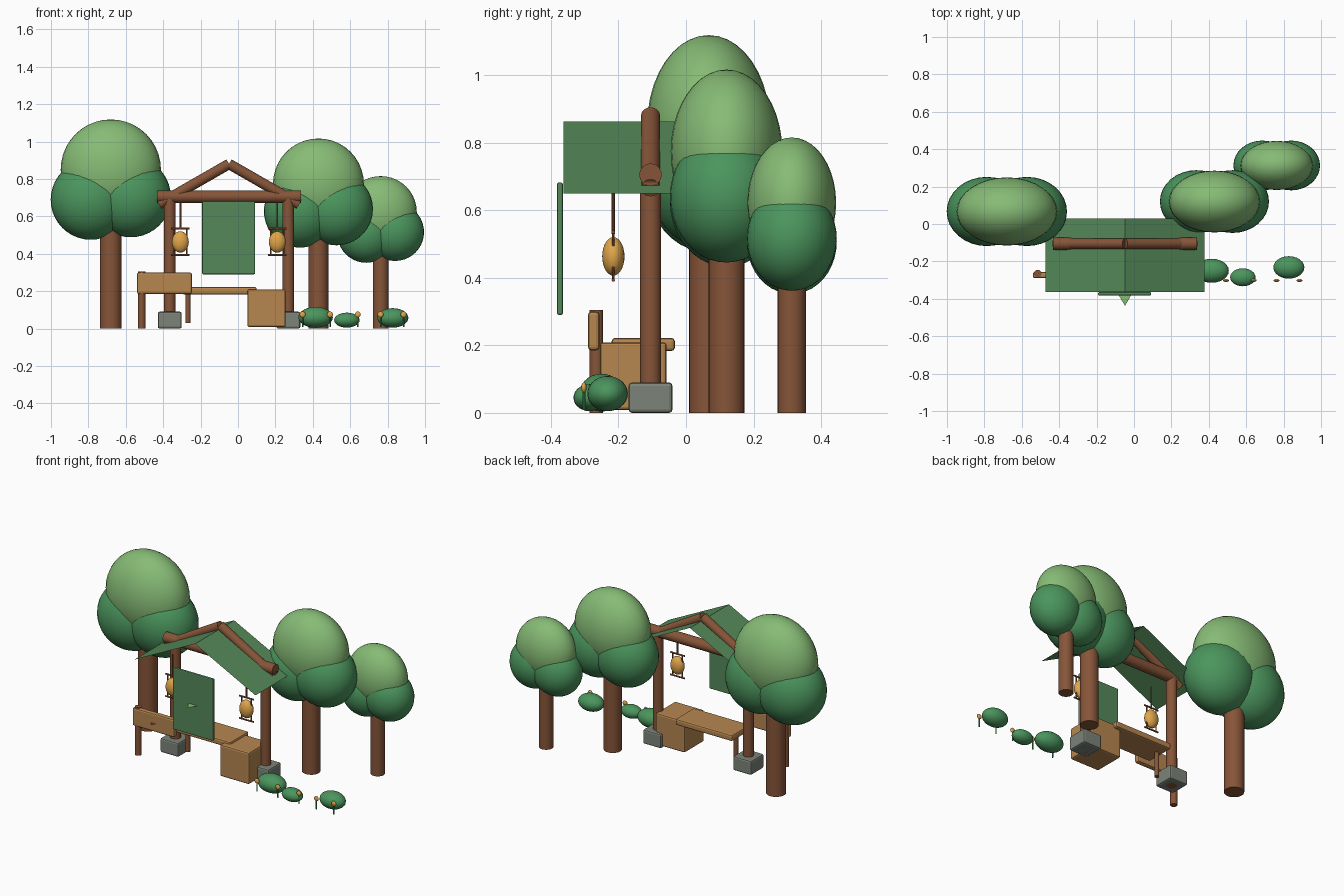
import bpy
from mathutils import Vector

if "Cube" in bpy.data.objects:
    bpy.data.objects.remove(bpy.data.objects["Cube"])


def mat(name, r, g, b):
    m = bpy.data.materials.new(name)
    m.diffuse_color = (r, g, b, 1)
    m.use_nodes = True
    m.node_tree.nodes["Principled BSDF"].inputs["Base Color"].default_value = m.diffuse_color
    return m


BARK = mat("bark", .24, .09, .04)
WOOD = mat("wood", .47, .24, .08)
LEAF = mat("light_leaf", .24, .50, .18)
DARK = mat("dark_leaf", .07, .30, .11)
CLOTH = mat("cloth", .09, .25, .10)
STONE = mat("stone", .20, .23, .19)
GOLD = mat("gold", .75, .38, .07)


def finish(ob, name, m):
    ob.name = name
    ob.data.materials.append(m)
    return ob


def ball(name, loc, radii, m, seg=32, rings=20):
    bpy.ops.mesh.primitive_uv_sphere_add(segments=seg, ring_count=rings, radius=1, location=loc)
    ob = bpy.context.object
    ob.scale = radii
    bpy.ops.object.shade_smooth()
    return finish(ob, name, m)


def rod(name, a, b, r, m, sides=24):
    a, b = Vector(a), Vector(b)
    bpy.ops.mesh.primitive_cylinder_add(vertices=sides, radius=r, depth=(b - a).length,
                                        location=(a + b) / 2)
    ob = bpy.context.object
    ob.rotation_euler = (b - a).to_track_quat('Z', 'Y').to_euler()
    bpy.ops.object.shade_smooth_by_angle()
    return finish(ob, name, m)


def box(name, lo, hi, m, bevel=.01):
    lo, hi = Vector(lo), Vector(hi)
    bpy.ops.mesh.primitive_cube_add(size=1, location=(lo + hi) / 2)
    ob = bpy.context.object
    ob.scale = hi - lo
    bpy.ops.object.transform_apply(location=False, rotation=False, scale=True)
    bev = ob.modifiers.new("bevel", 'BEVEL')
    bev.width, bev.segments = bevel, 2
    return finish(ob, name, m)


def sheet(name, verts, faces, m):
    me = bpy.data.meshes.new(name)
    me.from_pydata(verts, [], faces)
    ob = bpy.data.objects.new(name, me)
    bpy.context.collection.objects.link(ob)
    return finish(ob, name, m)


# Trees: trunk, large light crown and two lower dark lobes
def tree(name, x, y, z, R, trunk):
    rod(name + "_trunk", (x, y, 0), (x, y, z - .2 * R), trunk, BARK)
    ball(name + "_crown", (x, y, z), (R, .68 * R, R), LEAF)
    for side, s, drop in (("left", -1, .6), ("right", 1, .55)):
        ball(f"{name}_{side}_lobe", (x + s * .4 * R, y, z - drop * R),
             (.8 * R, .69 * R, .8 * R), DARK)


tree("left_tree", -.68, .067, .85, .268, .058)
tree("middle_tree", .43, .12, .773, .243, .053)
tree("right_tree", .763, .313, .622, .193, .042)

# Timber frame on stone footings
CX, FY = -.048, -.105
for side, s in (("left", -1), ("right", 1)):
    px = CX + s * .317
    box(side + "_footing", (px - .064, FY - .065, 0), (px + .064, FY + .065, .09), STONE)
    rod(side + "_post", (px, FY, 0), (px, FY, .7), .031, BARK)
    rod(side + "_rafter", (CX + s * .375, FY, .665), (CX, FY, .88), .028, BARK)
    # Roof slope
    ex = CX + s * .425
    sheet(side + "_roof", [(CX, -.363, .863), (CX, .03, .863), (ex, .03, .65), (ex, -.363, .65)],
          [(0, 1, 2, 3) if s < 0 else (3, 2, 1, 0)], CLOTH)
rod("cross_beam", (CX - .385, FY, .705), (CX + .385, FY, .705), .033, BARK)

# Hanging banner with a small pointed ornament
box("banner", (-.192, -.382, .29), (.092, -.364, .682), CLOTH, .006)
sheet("banner_ornament", [(-.085, -.375, .485), (-.048, -.437, .485), (-.012, -.375, .485)],
      [(0, 1, 2)], LEAF)

# Lanterns
for side, x in (("left", -.308), ("right", .21)):
    y = -.215
    rod(side + "_lantern_hanger", (x, y, .53), (x, y, .67), .005, BARK, 10)
    ball(side + "_lantern_glow", (x, y, .463), (.045, .033, .057), GOLD, 24, 14)
    for z in (.393, .535):
        rod(side + "_lantern_bar", (x - .05, y, z), (x + .05, y, z), .005, BARK, 10)
    for s in (-1, 1):
        rod(side + "_lantern_side", (x + s * .034, y, .393), (x + s * .034, y, .535), .004, BARK, 10)

# Bench, crate and front panel
box("bench_top", (-.30, -.22, .183), (.10, -.033, .222), WOOD)
rod("bench_leg", (-.268, -.12, .03), (-.268, -.12, .19), .014, BARK, 16)
box("crate", (.05, -.255, .008), (.255, -.057, .209), WOOD)
box("front_panel", (-.54, -.29, .185), (-.247, -.256, .30), WOOD)
rod("panel_leg", (-.515, -.265, 0), (-.515, -.265, .305), .02, BARK)
sheet("panel_ornament", [(-.41, -.288, .24), (-.392, -.315, .24), (-.374, -.288, .24)],
      [(0, 1, 2)], BARK)

# Bushes
for i, (x, y, z, rx, ry, rz) in enumerate([(.415, -.25, .06, .092, .064, .056),
                                           (.582, -.285, .045, .068, .048, .04),
                                           (.828, -.232, .057, .083, .06, .052)]):
    ball(f"bush_{i + 1}", (x, y, z), (rx, ry, rz), DARK, 24, 14)

# Flowers
for i, x in enumerate((.345, .492, .64, .762, .885)):
    rod(f"flower_stem_{i + 1}", (x, -.302, .008), (x, -.302, .07), .004, DARK, 8)
    ball(f"flower_{i + 1}", (x, -.302, .075), (.016, .008, .016), GOLD, 16, 10)
